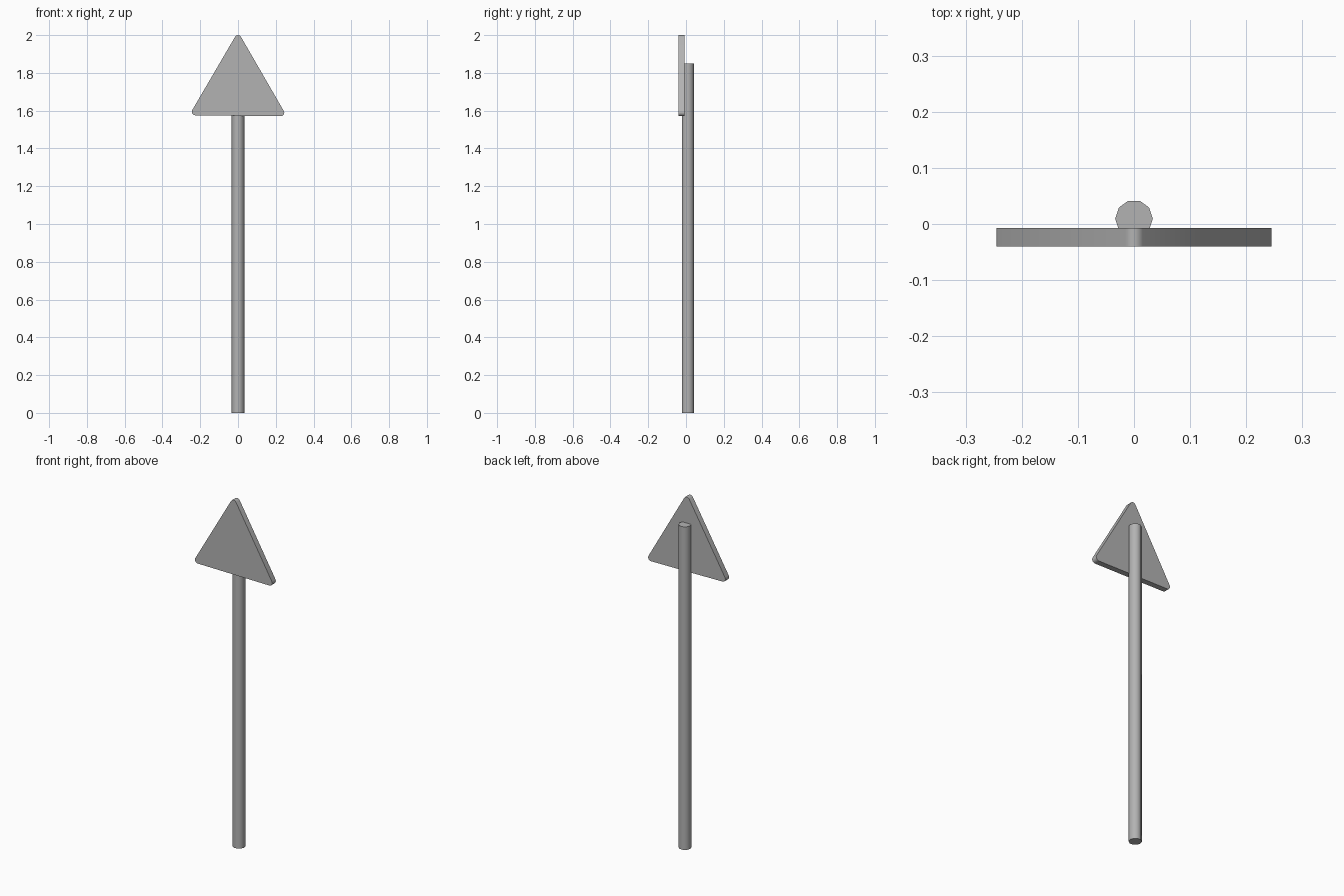
import bpy, bmesh
from math import sin, cos, radians

if "Cube" in bpy.data.objects:
    bpy.data.objects.remove(bpy.data.objects["Cube"])

# Mid-dark grey for both parts
grey = bpy.data.materials.new("dark_grey")
grey.diffuse_color = (0.45, 0.45, 0.45, 1)
grey.use_nodes = True
grey.node_tree.nodes["Principled BSDF"].inputs["Base Color"].default_value = grey.diffuse_color


def extrude_y(name, profile, y0, y1):
    """Extrude an (x, z) outline from y0 to y1."""
    bm = bmesh.new()
    face = bm.faces.new([bm.verts.new((x, y0, z)) for x, z in profile])
    res = bmesh.ops.extrude_face_region(bm, geom=[face])
    verts = [g for g in res["geom"] if isinstance(g, bmesh.types.BMVert)]
    bmesh.ops.translate(bm, verts=verts, vec=(0, y1 - y0, 0))
    # Keep the start cap so the solid is closed
    if face not in bm.faces:
        bm.faces.new([v for v in bm.verts if v not in verts])
    bmesh.ops.recalc_face_normals(bm, faces=bm.faces)
    mesh = bpy.data.meshes.new(name)
    bm.to_mesh(mesh)
    bm.free()
    obj = bpy.data.objects.new(name, mesh)
    bpy.context.collection.objects.link(obj)
    return obj


def finish(obj):
    """Assign the grey and smooth all but the sharp edges."""
    obj.data.materials.append(grey)
    bpy.ops.object.select_all(action='DESELECT')
    obj.select_set(True)
    bpy.context.view_layer.objects.active = obj
    bpy.ops.object.shade_smooth_by_angle(angle=radians(40))


# Ten-sided pole, flats facing front and back
bpy.ops.mesh.primitive_cylinder_add(vertices=10, radius=0.0335, depth=1.85,
                                    location=(0, 0.0095, 0.925),
                                    rotation=(0, 0, radians(18)))
pole = bpy.context.object
pole.name = "pole"
finish(pole)

# Triangular sign plate with rounded corners
r, steps = 0.018, 4
corners = [(0.227, 1.589, -90), (0, 1.982, 30), (-0.227, 1.5935, 150)]
outline = []
for cx, cz, start in corners:
    for i in range(steps + 1):
        a = radians(start + 120 * i / steps)
        outline.append((cx + r * cos(a), cz + r * sin(a)))
finish(extrude_y("sign_plate", outline, -0.04, -0.007))
